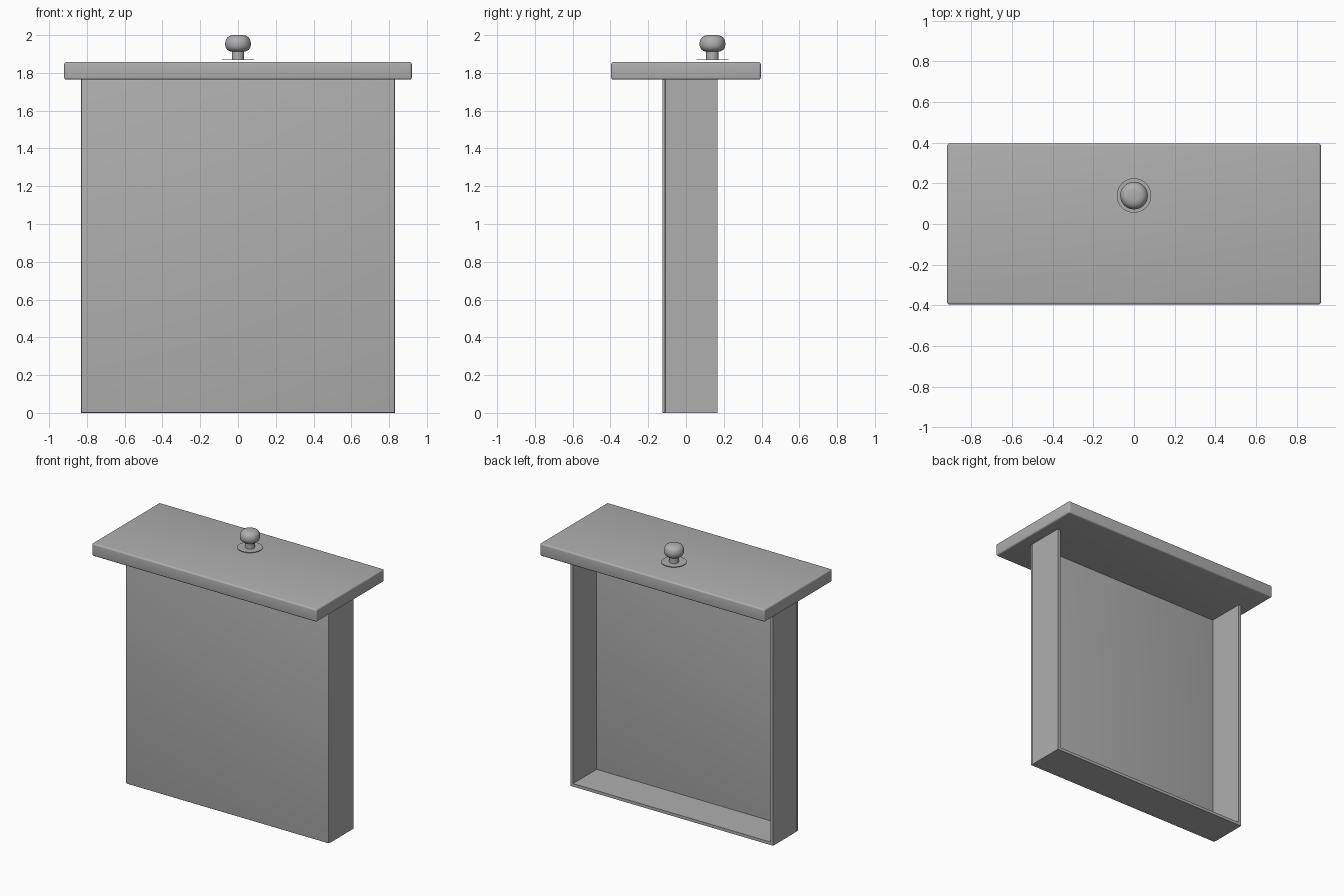
import bpy, bmesh, math

if "Cube" in bpy.data.objects:
    bpy.data.objects.remove(bpy.data.objects["Cube"])

W, Y0, Y1, H = 0.83, -0.125, 0.167, 1.765   # half width, panel side, open side, box height
T = 0.022                                   # wall thickness
PANEL = 0.016

grey = bpy.data.materials.new("dark_grey")
grey.diffuse_color = (0.43, 0.43, 0.43, 1)
grey.use_nodes = True
grey.node_tree.nodes["Principled BSDF"].inputs["Base Color"].default_value = grey.diffuse_color


def make(name, bm, location=(0, 0, 0)):
    me = bpy.data.meshes.new(name)
    bm.to_mesh(me)
    bm.free()
    me.materials.append(grey)
    ob = bpy.data.objects.new(name, me)
    ob.location = location
    bpy.context.collection.objects.link(ob)
    return ob


def smooth(ob):
    bpy.ops.object.select_all(action='DESELECT')
    bpy.context.view_layer.objects.active = ob
    ob.select_set(True)
    bpy.ops.object.shade_smooth_by_angle(angle=math.radians(40))


def box(name, x, y, z, bevel=0.0):
    bm = bmesh.new()
    bmesh.ops.create_cube(bm, size=1)
    for v in bm.verts:
        v.co = [lo + (c + 0.5) * (hi - lo) for c, (lo, hi) in zip(v.co, (x, y, z))]
    if bevel:
        bmesh.ops.bevel(bm, geom=bm.edges[:], offset=bevel, segments=4,
                        profile=0.5, affect='EDGES')
    ob = make(name, bm)
    if bevel:
        smooth(ob)


def lathe(name, profile, location, steps=40):
    bm = bmesh.new()
    verts = [bm.verts.new((r, 0, z)) for r, z in profile]
    edges = [bm.edges.new(p) for p in zip(verts, verts[1:])]
    bmesh.ops.spin(bm, geom=verts + edges, axis=(0, 0, 1), cent=(0, 0, 0),
                   angle=math.tau, steps=steps, use_duplicate=False)
    bmesh.ops.remove_doubles(bm, verts=bm.verts, dist=1e-5)
    bmesh.ops.recalc_face_normals(bm, faces=bm.faces)
    smooth(make(name, bm, location))


# Drawer box standing on its back wall, open toward +y
box("bottom_panel", (-W, W), (Y0, Y0 + PANEL), (0, H), bevel=0.005)
for side, s in (("left", -1), ("right", 1)):
    box(side + "_wall", sorted((s * W, s * (W - T))), (Y0 + PANEL, Y1), (0, H))
box("back_wall", (-W + T, W - T), (Y0 + PANEL, Y1), (0, T))

# Overhanging drawer front
box("drawer_front", (-0.92, 0.92), (-0.396, 0.396), (H - 0.001, 1.858), bevel=0.012)

# Turned knob: thin collar disc, stem and rounded head
lathe("knob_collar", [(0, 0.01), (0.085, 0.01), (0.085, 0.014), (0, 0.014)], (0, 0.14, 1.857))
lathe("knob", [(0, 0.01), (0.033, 0.01), (0.033, 0.055), (0.045, 0.058), (0.057, 0.065),
               (0.065, 0.077), (0.068, 0.09), (0.068, 0.103), (0.064, 0.119),
               (0.056, 0.131), (0.044, 0.139), (0.026, 0.143), (0, 0.143)], (0, 0.14, 1.857))
